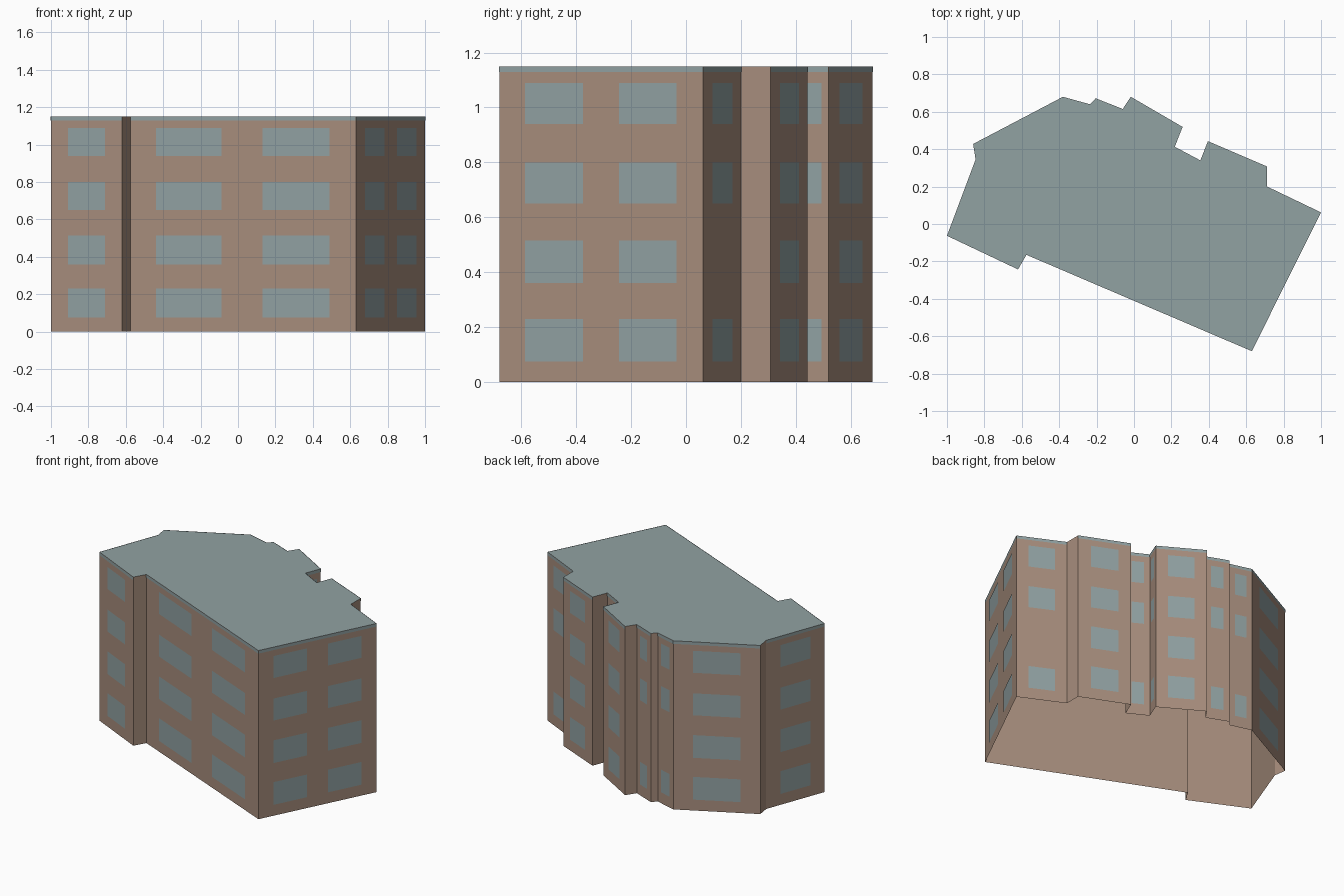
import bpy
import bmesh
from mathutils import Vector

cube = bpy.data.objects.get("Cube")
if cube:
    bpy.data.objects.remove(cube, do_unlink=True)


def make_material(name, rgb):
    mat = bpy.data.materials.new(name)
    mat.use_nodes = True
    color = (*rgb, 1.0)
    mat.diffuse_color = color
    mat.node_tree.nodes["Principled BSDF"].inputs["Base Color"].default_value = color
    return mat


brown = make_material("brown wall", (0.39, 0.27, 0.205))
blue = make_material("grey blue glass and roof", (0.285, 0.36, 0.365))

HEIGHT, BAND = 1.15, 1.13
PLATE = 0.002            # how far windows and bands stand off the wall
ROWS = [(0.075, 0.23), (0.36, 0.515), (0.65, 0.80), (0.94, 1.09)]
PLAIN = ()
ONE = ((0.24, 0.76),)
WIDE = ((0.225, 0.775),)
FRONT_PAIR = ((0.113, 0.404), (0.587, 0.884))
SIDE_PAIR = ((0.128, 0.412), (0.588, 0.872))
ALL = (0, 1, 2, 3)
GAP = (0, 2, 3)          # second floor left blank

# Each corner, with the windows of the wall that runs on to the next corner
footprint = [
    ((-1.0, -0.063), ONE, ALL),
    ((-0.62, -0.243), PLAIN, ALL),
    ((-0.575, -0.165), FRONT_PAIR, ALL),
    ((0.63, -0.68), SIDE_PAIR, ALL),
    ((1.0, 0.062), ONE, GAP),
    ((0.71, 0.201), PLAIN, ALL),
    ((0.71, 0.308), ONE, ALL),
    ((0.395, 0.443), PLAIN, ALL),
    ((0.355, 0.34), ONE, GAP),
    ((0.218, 0.413), ONE, GAP),
    ((0.26, 0.519), ONE, ALL),
    ((-0.017, 0.68), PLAIN, ALL),
    ((-0.06, 0.615), ONE, GAP),
    ((-0.205, 0.672), PLAIN, ALL),
    ((-0.235, 0.64), ONE, GAP),
    ((-0.38, 0.68), WIDE, ALL),
    ((-0.86, 0.428), PLAIN, ALL),
    ((-0.847, 0.345), ONE, ALL),
]
corners = [Vector((*corner, 0)) for corner, _, _ in footprint]


def add_panel(bm, a, b, z0, z1):
    """Upright rectangle over the ground line from a to b."""
    lo, hi = Vector((0, 0, z0)), Vector((0, 0, z1))
    bm.faces.new([bm.verts.new(p) for p in (a + lo, b + lo, b + hi, a + hi)])


def finish(bm, name, material):
    bmesh.ops.remove_doubles(bm, verts=bm.verts[:], dist=0.0001)
    mesh = bpy.data.meshes.new(name)
    bm.to_mesh(mesh)
    bm.free()
    mesh.materials.append(material)
    obj = bpy.data.objects.new(name, mesh)
    bpy.context.collection.objects.link(obj)


walls, windows, bands, roof = (bmesh.new() for _ in range(4))

for k, (_, spans, floors) in enumerate(footprint):
    a, b = corners[k], corners[(k + 1) % len(corners)]
    add_panel(walls, a, b, 0, HEIGHT)
    # Windows and the top band lie on the outside of the wall
    along = (b - a).normalized()
    out = Vector((along.y, -along.x, 0)) * PLATE
    for u0, u1 in spans:
        for floor in floors:
            add_panel(windows, a.lerp(b, u0) + out, a.lerp(b, u1) + out, *ROWS[floor])
    if spans:
        add_panel(bands, a + out, b + out, BAND, HEIGHT)

# Flat roof; the shell is open underneath
roof.faces.new([roof.verts.new((p.x, p.y, HEIGHT)) for p in corners])

finish(walls, "walls", brown)
finish(windows, "windows", blue)
finish(bands, "roof_edge_bands", blue)
finish(roof, "roof", blue)
